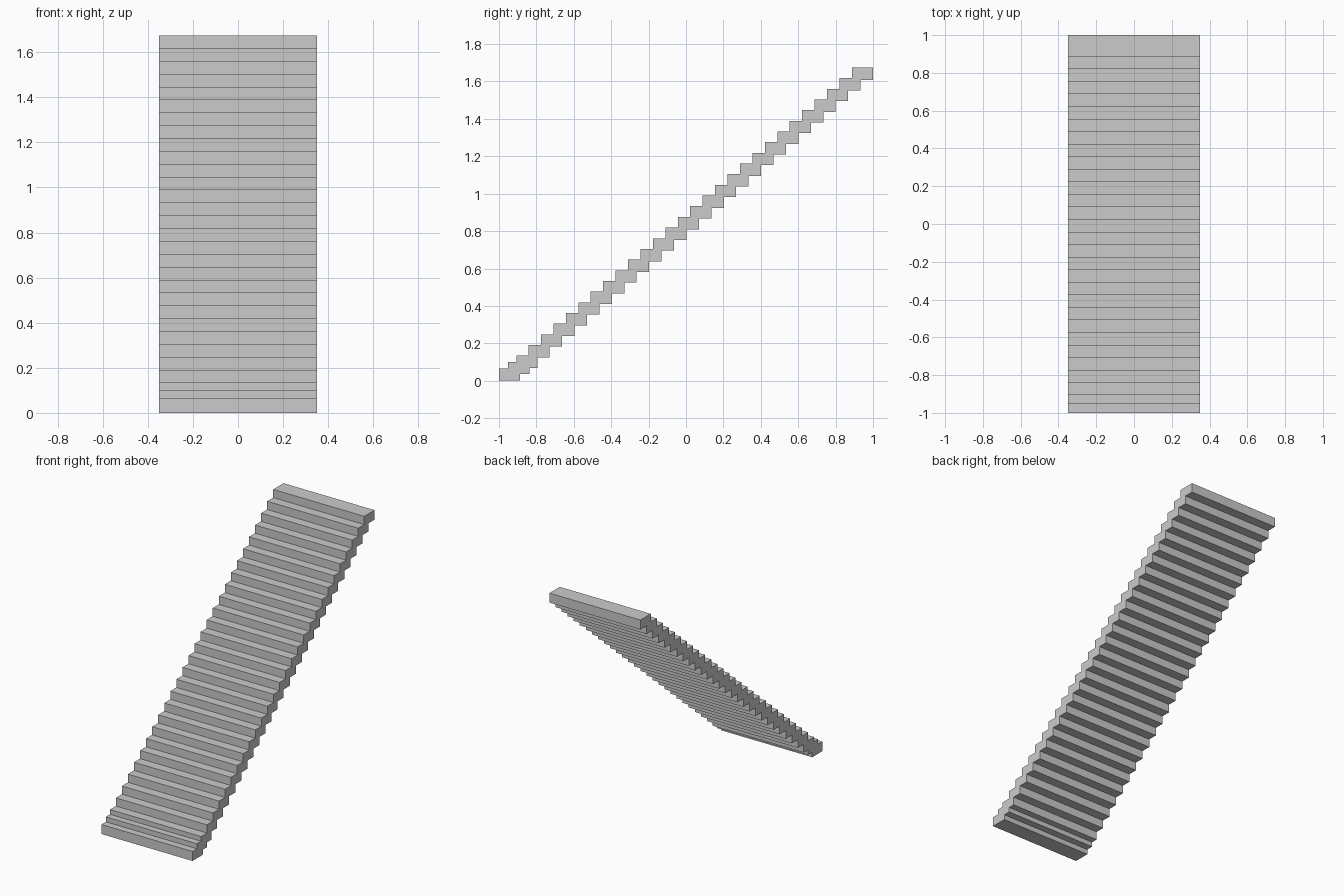
import bpy

if "Cube" in bpy.data.objects:
    bpy.data.objects.remove(bpy.data.objects["Cube"])

WIDTH, DEPTH, THICK = 0.70, 0.113, 0.066
COUNT = 27  # evenly spaced steps on the slope


def step(name, y_front, z_bottom):
    bpy.ops.mesh.primitive_cube_add(
        size=1, location=(0, y_front + DEPTH / 2, z_bottom + THICK / 2))
    ob = bpy.context.object
    ob.name = name
    ob.scale = (WIDTH, DEPTH, THICK)
    bpy.ops.object.transform_apply(location=False, rotation=False, scale=True)


# flattening landing steps at the bottom
for i, (y, z) in enumerate([(-1.0, 0.0), (-0.951, 0.035), (-0.906, 0.068)]):
    step(f"landing_step_{i + 1}", y, z)

# regular steps up the slope
y0, z0 = -0.842, 0.125
y1, z1 = 1.0 - DEPTH, 1.675 - THICK
for i in range(COUNT):
    t = i / (COUNT - 1)
    step(f"slope_step_{i + 1}", y0 + (y1 - y0) * t, z0 + (z1 - z0) * t)
